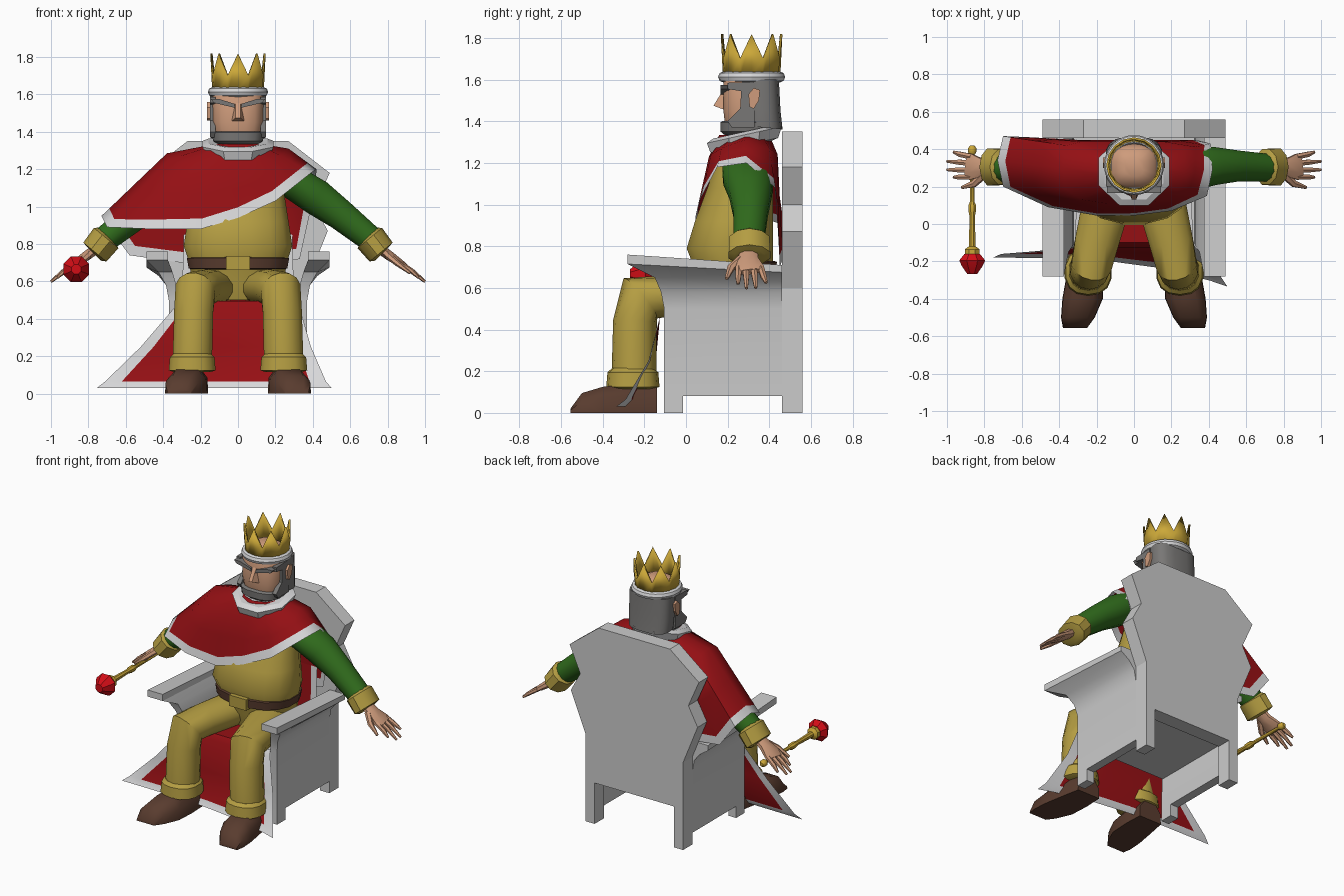
import bpy, bmesh, math
from mathutils import Vector as V

if "Cube" in bpy.data.objects:
    bpy.data.objects.remove(bpy.data.objects["Cube"])

def mat(name, r, g, b):
    m = bpy.data.materials.new(name)
    m.diffuse_color = (r, g, b, 1)
    m.use_nodes = True
    m.node_tree.nodes["Principled BSDF"].inputs["Base Color"].default_value = m.diffuse_color
    return m

RED = mat("cape red", .30, .005, .007)
WHITE = mat("fur white", .68, .68, .69)
STONE = mat("throne grey", .60, .60, .60)
CLOTH = mat("tunic yellow", .46, .34, .055)
GOLD = mat("crown gold", .60, .39, .04)
GREEN = mat("sleeve green", .03, .15, .012)
BROWN = mat("leather brown", .10, .045, .028)
SKIN = mat("skin", .62, .33, .20)
HAIR = mat("hair grey", .19, .185, .18)
GEM = mat("gem red", .65, .004, .008)

def mesh(name, verts, faces, mats, mirror=False, idx=None, angle=40):
    """Mesh object, smooth below the given angle, optionally mirrored across x."""
    me = bpy.data.meshes.new(name)
    me.from_pydata([tuple(v) for v in verts], [], faces)
    mats = mats if isinstance(mats, list) else [mats]
    for m in mats:
        me.materials.append(m)
    if idx:
        me.polygons.foreach_set("material_index", idx)
    bm = bmesh.new()
    bm.from_mesh(me)
    bmesh.ops.recalc_face_normals(bm, faces=bm.faces)
    bm.to_mesh(me)
    bm.free()
    me.polygons.foreach_set("use_smooth", [True] * len(me.polygons))
    me.set_sharp_from_angle(angle=math.radians(angle))
    ob = bpy.data.objects.new(name, me)
    bpy.context.collection.objects.link(ob)
    if mirror:
        ob.modifiers.new("mirror", "MIRROR").use_mirror_merge = False
    return ob

def loft(name, rows, mats, mirror=False, closed=True, caps=True, rule=None, angle=40):
    """Skin equal-length rows of points; rule(row, column) picks the material."""
    n, faces, idx = len(rows[0]), [], []
    for r in range(len(rows) - 1):
        for c in range(n if closed else n - 1):
            d = (c + 1) % n
            faces.append((r*n + c, r*n + d, r*n + n + d, r*n + n + c))
            idx.append(rule(r, c) if rule else 0)
    if caps and closed:
        faces += [tuple(range(n)), tuple(range(len(rows)*n - n, len(rows)*n))]
        idx += [0, 0]
    return mesh(name, [p for r in rows for p in r], faces, mats, mirror, idx, angle)

def ring(cx, cy, rx, ry, z, n=16, p=1.0, tilt=0.0):
    """Rounded horizontal ring; p below 1 makes it squarer."""
    pts = []
    for i in range(n):
        a = math.tau * (i + .5) / n
        x, y = [math.copysign(abs(t) ** p, t) for t in (math.cos(a), math.sin(a))]
        pts.append(V((cx + rx*x, cy + ry*y, z + tilt*ry*y)))
    return pts

def tube(name, path, mats, ref, n=12, mirror=False, angle=40):
    """Tube through (point, radius along ref, other radius)."""
    P, rows = [V(p[0]) for p in path], []
    for i, (_, ra, rb) in enumerate(path):
        t = (P[min(i+1, len(P)-1)] - P[max(i-1, 0)]).normalized()
        a = (V(ref) - t * t.dot(V(ref))).normalized()
        b = t.cross(a)
        rows.append([P[i] + a*ra*math.cos(w) + b*rb*math.sin(w)
                     for w in (math.tau*(k + .5)/n for k in range(n))])
    return loft(name, rows, mats, mirror, angle=angle)

def prism(name, pts, m, mirror=False):
    """Extrude: pts is (near points, far points)."""
    return loft(name, list(pts), m, mirror, angle=20)

def box(name, x0, x1, y0, y1, z0, z1, m, mirror=False):
    q = lambda z: [(x0, y0, z), (x1, y0, z), (x1, y1, z), (x0, y1, z)]
    return prism(name, (q(z0), q(z1)), m, mirror)

# ---- throne
half = [(.30, 0), (.37, 0), (.37, .6), (.48, .87), (.41, 1.0), (.49, 1.18), (.27, 1.35)]
outline = [(.30, .28)] + half + [(-x, z) for x, z in reversed(half)] + [(-.30, .28)]
prism("throne_back", [[(x, y, z) for x, z in outline] for y in (.46, .56)], STONE)
box("throne_seat", -.33, .33, -.10, .46, .30, .48, STONE)
box("throne_front_leg", .31, .37, -.105, -.015, 0, .09, STONE, True)
arm_rows = [(.08, .31, .37, -.105, 0), (.50, .32, .37, -.105, 0), (.58, .33, .385, -.12, 0),
            (.65, .35, .425, -.15, .02), (.715, .375, .49, -.28, .04), (.76, .375, .49, -.28, .05)]
loft("throne_side", [[(a, y, z), (b, y, z), (b, .46, z - d), (a, .46, z - d)]
                     for z, a, b, y, d in arm_rows], STONE, True, angle=25)

# ---- torso, belt and buckle
body = [(.50, .22, .08, .38), (.60, .25, .05, .41), (.70, .265, .035, .42), (.79, .295, .0, .42),
        (.92, .275, .04, .42), (1.08, .25, .10, .42), (1.2, .22, .14, .42), (1.31, .10, .2, .36)]
loft("torso", [ring(0, (f+b)/2, w, (b-f)/2, z, 16, .85) for z, w, f, b in body], CLOTH)
loft("belt", [ring(0, .225, w, h, z, 16, .85) for z, w, h in
              [(.665, .25, .19), (.67, .268, .21), (.725, .278, .215), (.73, .26, .2)]], BROWN)
box("buckle", -.065, .065, -.005, .03, .66, .735, CLOTH)

# ---- legs, trouser cuffs, boots
tube("leg", [((.12, .30, .57), .12, .10), ((.155, .08, .565), .13, .10), ((.20, -.10, .56), .12, .10),
             ((.228, -.22, .55), .11, .125), ((.237, -.245, .44), .107, .105),
             ((.245, -.25, .15), .108, .108)], CLOTH, (1, 0, 0), 14, True)
loft("trouser_cuff", [ring(.245, -.255, r, r, z, 14, .85) for z, r in
                      [(.115, .10), (.125, .128), (.195, .122), (.215, .10)]], CLOTH, True)
boot = [(-.14, .25, .085, .12), (-.27, .26, .10, .14), (-.40, .275, .108, .125),
        (-.50, .30, .09, .095), (-.555, .315, .065, .02)]
loft("boot", [[(x-w, y, 0), (x+w, y, 0), (x+w*.97, y, h*.6), (x+w*.55, y, h),
               (x-w*.55, y, h), (x-w*.97, y, h*.6)] for y, x, w, h in boot], BROWN, True, angle=50)

# ---- arms, sleeve cuffs, hands
Y = (0, 1, 0)
tube("sleeve", [((.20, .29, 1.17), .12, .08), ((.31, .30, 1.12), .125, .095), ((.42, .31, 1.05), .105, .10),
                ((.55, .31, .955), .085, .085), ((.73, .30, .81), .075, .07)], GREEN, Y, 12, True)
tube("sleeve_cuff", [((.695, .305, .842), .075, .065), ((.705, .305, .832), .10, .085),
                     ((.765, .305, .757), .105, .08), ((.772, .305, .75), .075, .055)], CLOTH, Y, 10, True)
tube("palm", [((.75, .30, .78), .045, .03), ((.81, .30, .737), .05, .028),
              ((.87, .305, .695), .075, .022), ((.895, .31, .678), .068, .016)], SKIN, Y, 8, True)
for i, (y0, y1, x1, z1) in enumerate([(.252, .25, .965, .62), (.288, .29, 1.0, .598),
                                      (.325, .335, 1.0, .60), (.36, .385, .965, .625)]):
    tube(f"finger_{i+1}", [((.87, y0, .695), .017, .015), ((.93, (y0+y1)/2, .655), .016, .014),
                           ((x1, y1, z1), .008, .007)], SKIN, Y, 6, True)
tube("thumb", [((.80, .265, .74), .022, .02), ((.855, .215, .695), .02, .016),
               ((.92, .195, .645), .009, .008)], SKIN, Y, 6, True)

# ---- sceptre
def lathe(name, prof, m, n, angle):
    return tube(name, [((-.865, y, .665), r, r) for y, r in prof], m, (1, 0, 0), n, angle=angle)
lathe("sceptre_rod", [(.42, .012), (.405, .024), (.385, .024), (.365, .011), (.12, .013), (.10, .022),
                      (.07, .022), (.04, .015), (-.12, .02), (-.135, .042), (-.165, .042)], GOLD, 8, 40)
lathe("sceptre_gem", [(-.16, .045), (-.195, .075), (-.225, .06), (-.268, .028)], GEM, 8, 10)

# ---- mantle: shoulder point and hem point per direction, starting at +x and going round the front
mantle = [((.27, .28, 1.31), (.42, .29, 1.20)), ((.23, .17, 1.27), (.39, .15, 1.18)),
          ((.13, .12, 1.24), (.20, .07, 1.03)), ((0, .11, 1.23), (0, .045, .94)),
          ((-.15, .11, 1.23), (-.2, .045, .88)), ((-.28, .13, 1.23), (-.46, .09, .88)),
          ((-.37, .19, 1.25), (-.70, .20, .89)), ((-.38, .30, 1.285), (-.73, .34, .95)),
          ((-.36, .42, 1.25), (-.70, .47, .90)), ((-.28, .44, 1.24), (-.58, .465, .74)),
          ((-.16, .44, 1.24), (-.30, .45, .70)), ((0, .44, 1.24), (0, .45, .66)),
          ((.16, .44, 1.24), (.33, .45, .72)), ((.27, .40, 1.27), (.41, .43, 1.08))]
rows = [[], [], [], [], []]
for s, o in mantle:
    s, o = V(s), V(o)
    d = V((s.x, s.y - .28, 0)).normalized() * .12
    red_end = o + (s - o).normalized() * .058
    for r, p in zip(rows, (V((d.x, d.y + .28, 1.335)), s, s.lerp(red_end, .55), red_end, o)):
        r.append(p)
loft("mantle", rows, [RED, WHITE], caps=False, rule=lambda r, c: int(r == 3), angle=60)

# ---- long cape over the seat, spreading to the floor (left x, right x, left y, right y, z)
sheet = [(-.29, .29, .44, .44, .85), (-.30, .30, .42, .42, .50), (-.315, .315, -.10, -.10, .495),
         (-.34, .33, -.125, -.125, .46), (-.52, .39, -.145, -.18, .25), (-.71, .47, -.16, -.29, .065),
         (-.755, .50, -.18, -.335, .03)]
cols = (0, .075, .3, .5, .7, .925, 1)
def cape_row(xl, xr, yl, yr, z):
    return [(xl + (xr-xl)*f, yl + (yr-yl)*f**3, z) for f in cols]
loft("long_cape", [cape_row(*s) for s in sheet], [RED, WHITE], closed=False,
     rule=lambda r, c: int(r == len(sheet) - 2 or c in (0, len(cols) - 2)))

# ---- fur collar
loft("fur_collar", [ring(0, .28, r, r*.95, z, 8, 1, .22) for z, r in
                    [(1.275, .14), (1.285, .185), (1.335, .205), (1.35, .17), (1.34, .10)]], WHITE, angle=30)

# ---- head, beard, hair
loft("head", [ring(0, .305, w, h, z, 16, .7) for z, w, h in
              [(1.30, .09, .09), (1.35, .12, .115), (1.45, .137, .127), (1.60, .137, .127),
               (1.66, .11, .10), (1.69, .05, .05)]], SKIN)
loft("beard", [ring(0, .295, w, h, z, 16, .7) for z, w, h in
               [(1.325, .09, .10), (1.35, .135, .13), (1.395, .143, .132), (1.402, .13, .12)]], HAIR)
loft("hair", [ring(0, y, w, h, z, 16, .7, t) for z, y, w, h, t in
              [(1.37, .375, .145, .09, -.1), (1.45, .37, .152, .085, 0), (1.60, .365, .152, .082, 0)]], HAIR)
burn = [(.20, 1.585), (.20, 1.555), (.265, 1.545), (.26, 1.46), (.20, 1.40), (.22, 1.37), (.33, 1.37), (.33, 1.59)]
prism("sideburn", [[(x, y, z) for y, z in burn] for x in (.12, .15)], HAIR, True)
brow = [(.015, 1.528), (.13, 1.555), (.145, 1.575), (.10, 1.575), (.02, 1.55)]
prism("eyebrow", [[(x, y, z) for x, z in brow] for y in (.165, .21)], HAIR, True)
ear = [(.30, 1.53), (.325, 1.56), (.355, 1.55), (.35, 1.50), (.325, 1.46), (.305, 1.47)]
prism("ear", [[(x, y, z) for y, z in ear] for x in (.14, .165)], SKIN, True)
mesh("nose", [(-.014, .19, 1.57), (.014, .19, 1.57), (-.036, .185, 1.455), (.036, .185, 1.455),
              (-.012, .132, 1.475), (.012, .132, 1.475)],
     [(0, 1, 5, 4), (0, 4, 2), (1, 3, 5), (2, 4, 5, 3), (0, 2, 3, 1)], SKIN)

# ---- crown: fur band and eight pointed spikes
band = [V((.137 + .024*math.cos(a), 0, 1.613 + .026*math.sin(a))) for a in (math.tau*k/8 for k in range(8))]
loft("crown_band", [[(p.x*math.cos(w), .315 + p.x*math.sin(w), p.z) for p in band]
                    for w in (math.tau*k/24 for k in range(25))], WHITE, caps=False)
def crown_row(r, lo, hi):
    return [(r*math.cos(math.pi*k/8), .315 + r*math.sin(math.pi*k/8), lo if k % 2 else hi) for k in range(16)]
crown = loft("crown", [crown_row(.138, 1.62, 1.62), crown_row(.148, 1.70, 1.818)], GOLD, caps=False)
solid = crown.modifiers.new("thickness", "SOLIDIFY")
solid.thickness, solid.offset = .012, -1
